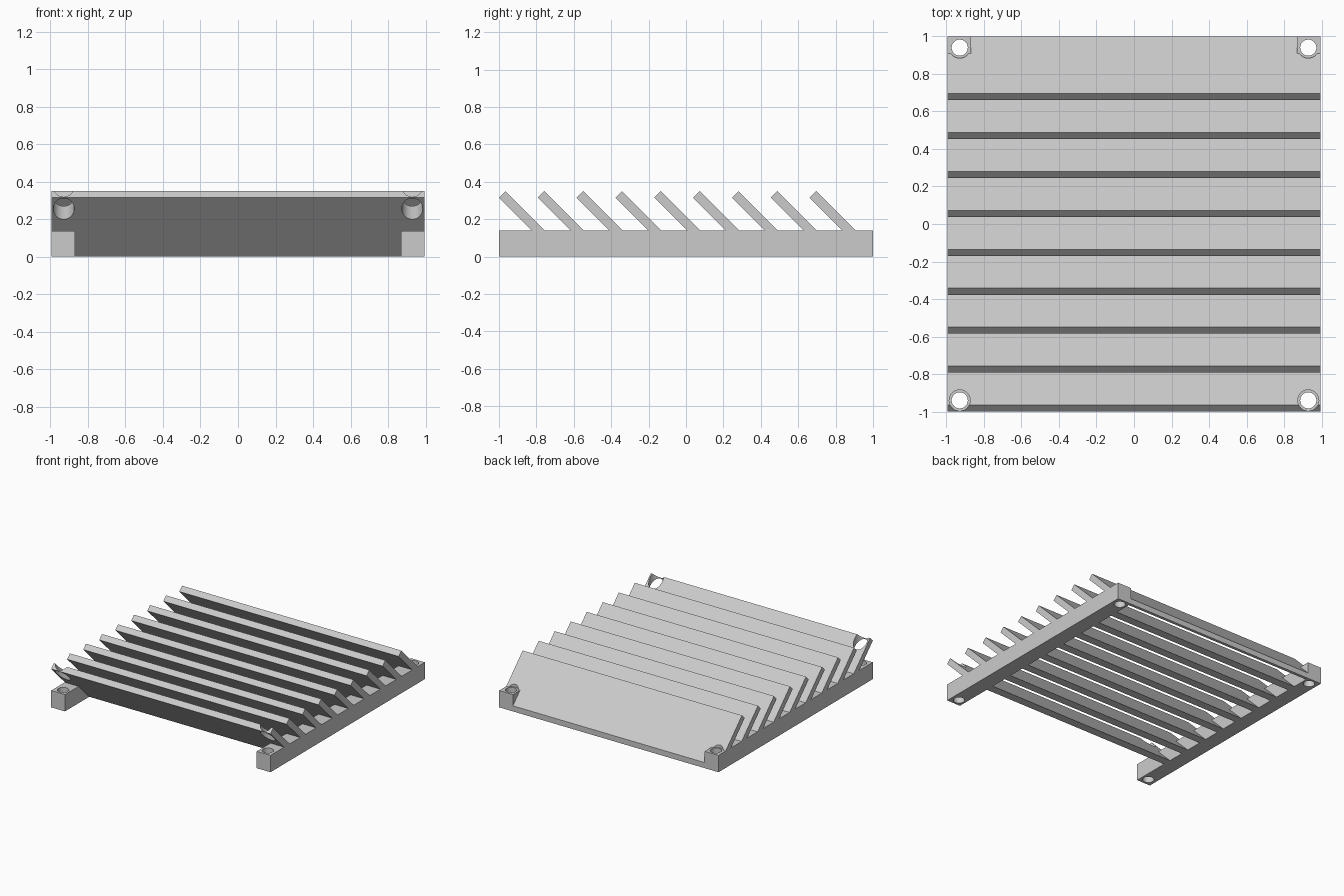
import bpy, bmesh
from mathutils import Matrix

if "Cube" in bpy.data.objects:
    bpy.data.objects.remove(bpy.data.objects["Cube"])

HALF_X, INNER_X = 0.995, 0.87      # outer edge and inner edge of the rails
RAIL_H, TOP_Z, LIP = 0.138, 0.35, 0.035
PITCH, COUNT = 0.2076, 9
HOLE_X, HOLE_Y = 0.929, 0.94

grey = bpy.data.materials.new("plain grey")
grey.use_nodes = True
grey.diffuse_color = (0.6, 0.6, 0.6, 1)
grey.node_tree.nodes["Principled BSDF"].inputs["Base Color"].default_value = grey.diffuse_color


def finish(bm, name):
    bmesh.ops.recalc_face_normals(bm, faces=bm.faces)
    mesh = bpy.data.meshes.new(name)
    bm.to_mesh(mesh)
    bm.free()
    mesh.materials.append(grey)
    obj = bpy.data.objects.new(name, mesh)
    bpy.context.collection.objects.link(obj)
    return obj


def prism(profile, x0, x1):
    """Extrude a (y, z) profile along x."""
    bm = bmesh.new()
    face = bm.faces.new([bm.verts.new((x0, y, z)) for y, z in profile])
    new = bmesh.ops.extrude_face_region(bm, geom=[face], use_keep_orig=True)["geom"]
    verts = [v for v in new if isinstance(v, bmesh.types.BMVert)]
    bmesh.ops.translate(bm, verts=verts, vec=(x1 - x0, 0, 0))
    bmesh.ops.recalc_face_normals(bm, faces=bm.faces)
    return bm


def hole_cutter(name, radius, z0, z1):
    """Four upright cylinders, one per corner."""
    bm = bmesh.new()
    for sx in (-1, 1):
        for sy in (-1, 1):
            place = Matrix.Translation((sx * HOLE_X, sy * HOLE_Y, (z0 + z1) / 2))
            bmesh.ops.create_cone(bm, cap_ends=True, segments=48, radius1=radius,
                                  radius2=radius, depth=z1 - z0, matrix=place)
    obj = finish(bm, name)
    obj.hide_render = True
    return obj


def cut(obj, cutter):
    mod = obj.modifiers.new("holes", 'BOOLEAN')
    mod.operation, mod.solver, mod.object = 'DIFFERENCE', 'EXACT', cutter
    bpy.ops.object.select_all(action='DESELECT')
    bpy.context.view_layer.objects.active = obj
    obj.select_set(True)
    bpy.ops.object.modifier_apply(modifier=mod.name)
    bpy.ops.object.shade_smooth_by_angle(angle=0.5)


screw_holes = hole_cutter("screw_hole_cutter", 0.043, -0.1, 0.5)
clearance = hole_cutter("clearance_cutter", 0.056, 0.1, 0.5)

# Side rails with a screw hole at each end
for side, s in (("left", 1), ("right", -1)):
    box = [(-1, 0), (1, 0), (1, RAIL_H), (-1, RAIL_H)]
    rail = finish(prism(box, s * INNER_X, s * HALF_X), side + "_rail")
    cut(rail, screw_holes)

# Slanted slats: between the rails below, over the rails above
for i in range(COUNT):
    y = -1 + i * PITCH
    under, over = y + TOP_Z - LIP, y + TOP_Z + LIP
    foot = [(over, 0)] if over <= 1 else [(1, over - 1), (1, 0)]
    profile = [(y, TOP_Z - LIP), (y + LIP, TOP_Z)] + foot + [(under, 0)]
    bm = prism(profile, -INNER_X, INNER_X)
    bmesh.ops.bisect_plane(bm, geom=bm.verts[:] + bm.edges[:] + bm.faces[:],
                           plane_co=(0, 0, RAIL_H), plane_no=(0, 0, 1))
    bm.normal_update()
    ends = [f for f in bm.faces
            if abs(f.normal.x) > 0.9 and f.calc_center_median().z > RAIL_H]
    new = bmesh.ops.extrude_face_region(bm, geom=ends)["geom"]
    for v in new:
        if isinstance(v, bmesh.types.BMVert):
            v.co.x = HALF_X if v.co.x > 0 else -HALF_X
    # drop any end cap left inside, then merge coplanar faces
    inside = [f for f in ends if f.is_valid]
    if inside:
        bmesh.ops.delete(bm, geom=inside, context='FACES_ONLY')
    bmesh.ops.dissolve_limit(bm, angle_limit=0.01, verts=bm.verts[:], edges=bm.edges[:])
    slat = finish(bm, f"slat_{i + 1}")
    if i in (0, COUNT - 1):
        cut(slat, clearance)

for helper in (screw_holes, clearance):
    bpy.data.objects.remove(helper)
